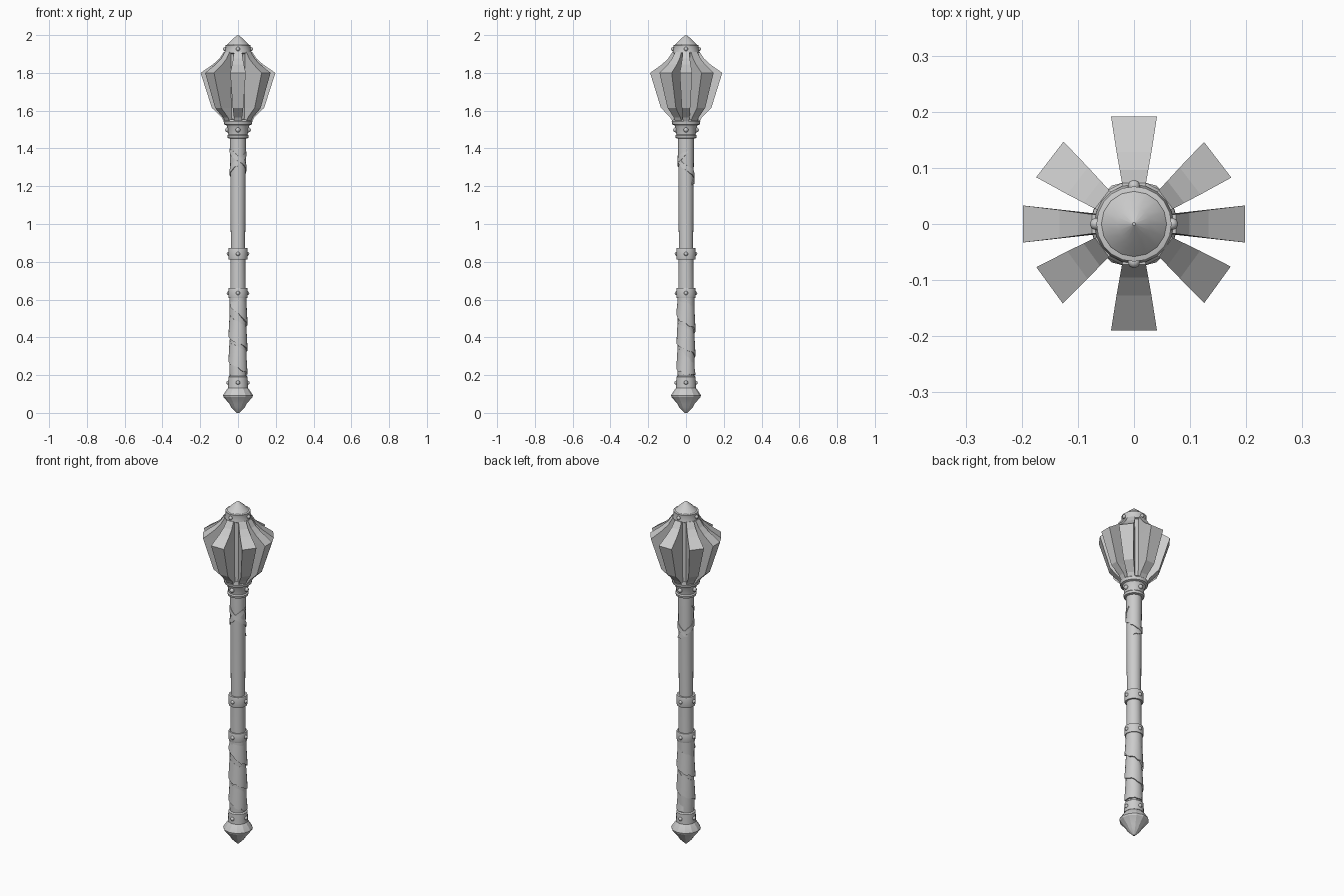
import bpy, bmesh, math, random
from mathutils import Matrix, Vector

if "Cube" in bpy.data.objects:
    bpy.data.objects.remove(bpy.data.objects["Cube"])

random.seed(4)
TAU = 2 * math.pi


def finish(bm, name, angle=30):
    bmesh.ops.recalc_face_normals(bm, faces=bm.faces[:])
    me = bpy.data.meshes.new(name)
    bm.to_mesh(me)
    bm.free()
    for p in me.polygons:
        p.use_smooth = angle > 0
    if angle > 0:
        me.set_sharp_from_angle(angle=math.radians(angle))
    ob = bpy.data.objects.new(name, me)
    bpy.context.collection.objects.link(ob)
    return ob


def lathe(name, profile, sides=20, angle=30):
    """Capped solid of revolution from (radius, height) pairs."""
    bm = bmesh.new()
    rings = []
    for r, z in profile:
        rings.append([bm.verts.new((r * math.cos(TAU * i / sides), r * math.sin(TAU * i / sides), z))
                      for i in range(sides)])
    for a, b in zip(rings, rings[1:]):
        for i in range(sides):
            j = (i + 1) % sides
            bm.faces.new((a[i], a[j], b[j], b[i]))
    bm.faces.new(rings[0])
    bm.faces.new(rings[-1])
    return finish(bm, name, angle)


def strap(name, z0, z1, turns, start, width, r_top, r_bottom, r_in, rough=0.0):
    """Closed strip wound round the shaft, tapering in towards its ends."""
    bm = bmesh.new()
    n = max(8, int(abs(turns) * 20))
    rings = []
    for i in range(n + 1):
        t = i / n
        a = start + TAU * turns * t
        z = z0 + (z1 - z0) * t
        w = width / 2 * min(1, 0.25 + 6 * min(t, 1 - t))
        top, low = w + random.uniform(-rough, rough), -w + random.uniform(-rough, rough)
        section = [(r_in, top), (r_top, top), (r_bottom, low), (r_in, low)]
        rings.append([bm.verts.new((r * math.cos(a), r * math.sin(a), z + dz)) for r, dz in section])
    for a, b in zip(rings, rings[1:]):
        for k in range(4):
            m = (k + 1) % 4
            bm.faces.new((a[k], a[m], b[m], b[k]))
    bm.faces.new(rings[0])
    bm.faces.new(rings[-1])
    return finish(bm, name)


def rivets(name, radius, z, size=0.011, count=4):
    bm = bmesh.new()
    for i in range(count):
        a = TAU * i / count
        m = Matrix.Translation((radius * math.cos(a), radius * math.sin(a), z))
        bmesh.ops.create_uvsphere(bm, u_segments=8, v_segments=6, radius=size, matrix=m)
    return finish(bm, name, 60)


def flange(name, angle_deg, reach, half):
    """Radial blade, wide and blunt at the outside, narrow at the core."""
    # height, fraction of reach, fraction of full half width
    rows = [(1.54, 0.37, 0.50), (1.565, 0.44, 0.54), (1.615, 0.70, 0.68), (1.80, 1.0, 1.0),
            (1.845, 0.67, 0.76), (1.875, 0.50, 0.62), (1.91, 0.38, 0.52)]
    bm = bmesh.new()
    rings = []
    for z, f, w in rows:
        ro, ho, ri, hi = reach * f, half * w, 0.045, 0.016
        rings.append([bm.verts.new(c) for c in ((ri, -hi, z), (ro, -ho, z), (ro, ho, z), (ri, hi, z))])
    for a, b in zip(rings, rings[1:]):
        for k in range(4):
            m = (k + 1) % 4
            bm.faces.new((a[k], a[m], b[m], b[k]))
    bm.faces.new(rings[0])
    bm.faces.new(rings[-1])
    bm.transform(Matrix.Rotation(math.radians(angle_deg), 4, 'Z'))
    return finish(bm, name, 0)


# Pommel
lathe("pommel", [(0.006, 0.0), (0.036, 0.03), (0.045, 0.047), (0.076, 0.083), (0.079, 0.092),
                 (0.074, 0.102), (0.056, 0.128), (0.050, 0.135)], 12, 20)
lathe("pommel_collar", [(0.046, 0.13), (0.053, 0.133), (0.051, 0.19), (0.044, 0.196)])
rivets("pommel_rivets", 0.051, 0.16)

# Shaft and grip
lathe("shaft", [(0.040, 0.13), (0.041, 0.66), (0.038, 0.9), (0.040, 1.2), (0.042, 1.4), (0.042, 1.47)])
lathe("grip", [(0.043, 0.18), (0.046, 0.25), (0.043, 0.4), (0.045, 0.63)])
strap("grip_wrap", 0.58, 0.22, 2.7, -2.5, 0.115, 0.0445, 0.051, 0.03, 0.006)
strap("upper_strap_left", 1.40, 1.23, 0.9, -3.3, 0.03, 0.044, 0.046, 0.03, 0.004)
strap("upper_strap_right", 1.38, 1.21, -0.9, 0.2, 0.03, 0.044, 0.0455, 0.03, 0.004)

# Metal bands on the shaft
for label, lo, hi in (("grip_band", 0.608, 0.66), ("middle_band", 0.812, 0.872)):
    lathe(label, [(0.040, lo), (0.049, lo), (0.051, lo + 0.008), (0.051, hi - 0.008), (0.049, hi), (0.038, hi)])
    rivets(label + "_rivets", 0.049, (lo + hi) / 2)

# Socket under the head
lathe("head_socket", [(0.042, 1.452), (0.054, 1.455), (0.057, 1.468), (0.051, 1.474), (0.056, 1.51),
                      (0.062, 1.523), (0.073, 1.527), (0.076, 1.543), (0.070, 1.552), (0.055, 1.555)])
rivets("socket_rivets", 0.055, 1.498, 0.013)

# Head core and eight flanges
lathe("head_core", [(0.056, 1.54), (0.060, 1.60), (0.062, 1.80), (0.062, 1.91)], 16)
blades = [(0, 0.198, 0.033), (37.5, 0.188, 0.040), (90, 0.192, 0.041), (142.5, 0.189, 0.040),
          (180, 0.198, 0.033), (216, 0.186, 0.040), (270, 0.190, 0.041), (324, 0.184, 0.040)]
for i, (ang, reach, half) in enumerate(blades):
    flange(f"flange_{i + 1}", ang, reach, half)

# Cap and point
lathe("cap_collar", [(0.060, 1.90), (0.071, 1.906), (0.070, 1.915), (0.065, 1.94), (0.067, 1.947), (0.055, 1.95)])
rivets("cap_rivets", 0.068, 1.926, 0.011)
lathe("cap_point", [(0.060, 1.94), (0.058, 1.95), (0.030, 1.978), (0.003, 2.0)], 16)
